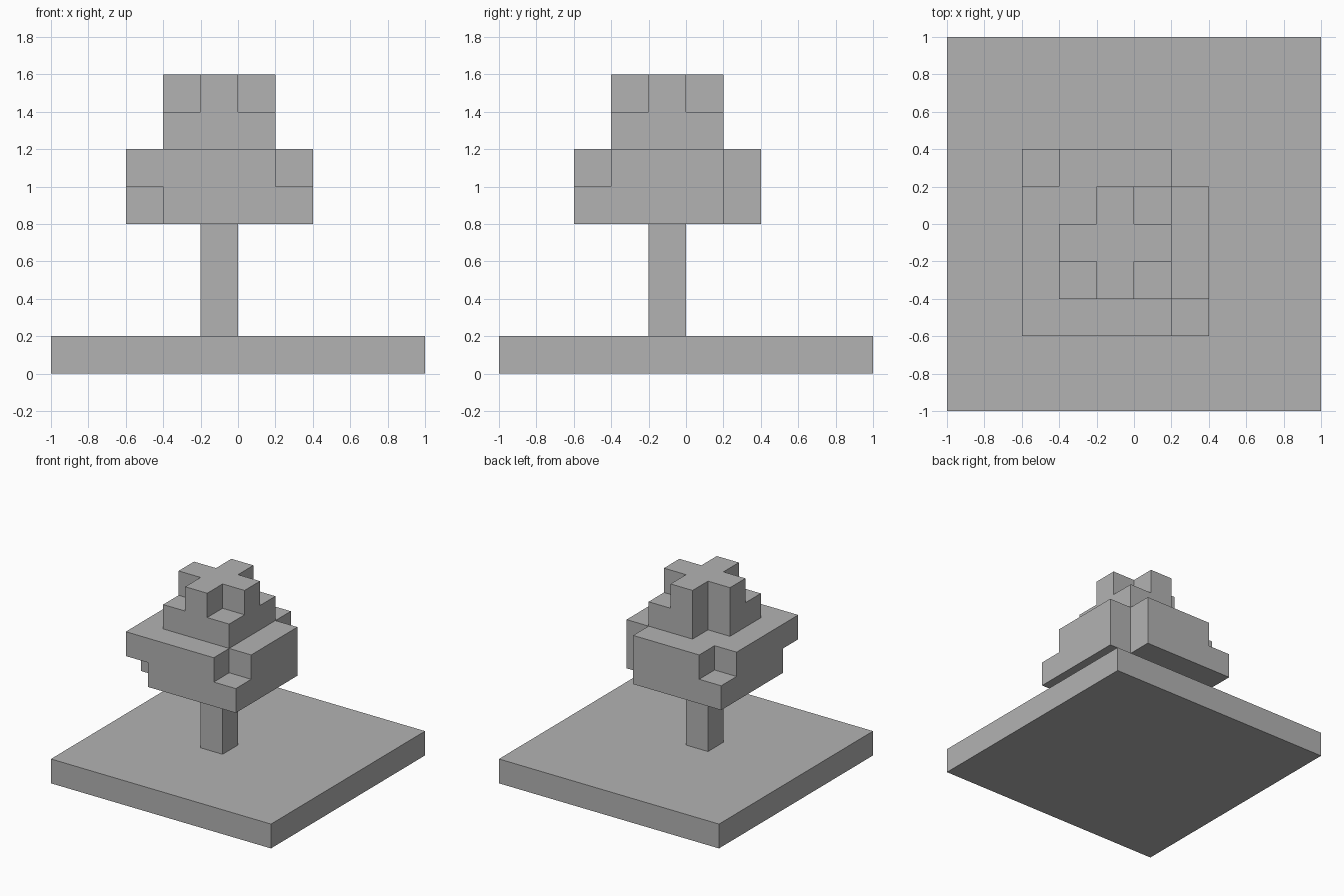
import bpy
import bmesh
from itertools import product
from mathutils import Vector

UNIT = 0.2
CENTRE = Vector((-0.1, -0.1, 0))

cube = bpy.data.objects.get("Cube")
if cube:
    bpy.data.objects.remove(cube, do_unlink=True)

grey = bpy.data.materials.new("plain_grey")
grey.use_nodes = True
grey.diffuse_color = (0.45, 0.45, 0.45, 1)
grey.node_tree.nodes["Principled BSDF"].inputs["Base Color"].default_value = grey.diffuse_color


def finish(name, bm):
    mesh = bpy.data.meshes.new(name)
    bmesh.ops.recalc_face_normals(bm, faces=bm.faces)
    bm.to_mesh(mesh)
    bm.free()
    mesh.materials.append(grey)
    obj = bpy.data.objects.new(name, mesh)
    bpy.context.scene.collection.objects.link(obj)
    return obj


def box(name, size, location):
    bm = bmesh.new()
    bmesh.ops.create_cube(bm, size=1)
    bmesh.ops.scale(bm, vec=size, verts=bm.verts)
    bmesh.ops.translate(bm, vec=location, verts=bm.verts)
    return finish(name, bm)


def block_shell(name, cells):
    """Skin a set of unit blocks, keeping only the exposed faces."""
    bm = bmesh.new()
    for cell in cells:
        for axis, sign in product(range(3), (-1, 1)):
            step = [0, 0, 0]
            step[axis] = sign
            if tuple(c + s for c, s in zip(cell, step)) in cells:
                continue
            normal = Vector(step)
            u = Vector((normal.y, normal.z, normal.x))
            v = normal.cross(u)
            middle = Vector(cell) + normal / 2
            corners = [middle + (a * u + b * v) / 2
                       for a, b in ((-1, -1), (1, -1), (1, 1), (-1, 1))]
            bm.faces.new([bm.verts.new(c * UNIT + CENTRE) for c in corners])
    bmesh.ops.remove_doubles(bm, verts=bm.verts, dist=0.001)
    return finish(name, bm)


def tier(level, radius, missing):
    """Square layer of blocks with the listed corners left out."""
    span = range(-radius, radius + 1)
    gaps = {(x * radius, y * radius) for x, y in missing}
    return {(x, y, level) for x, y in product(span, span) if (x, y) not in gaps}


# Ground slab and trunk
box("ground_slab", (2, 2, UNIT), (0, 0, UNIT / 2))
box("trunk", (UNIT, UNIT, 0.6), CENTRE + Vector((0, 0, 0.5)))

# Foliage: two wide tiers, a small tier and a cross on top
foliage = tier(4.5, 2, [(-1, -1), (1, 1)])
foliage |= tier(5.5, 2, [(1, -1), (-1, 1), (1, 1)])
foliage |= tier(6.5, 1, [(-1, 1)])
foliage |= tier(7.5, 1, list(product((-1, 1), repeat=2)))
block_shell("foliage", foliage)
